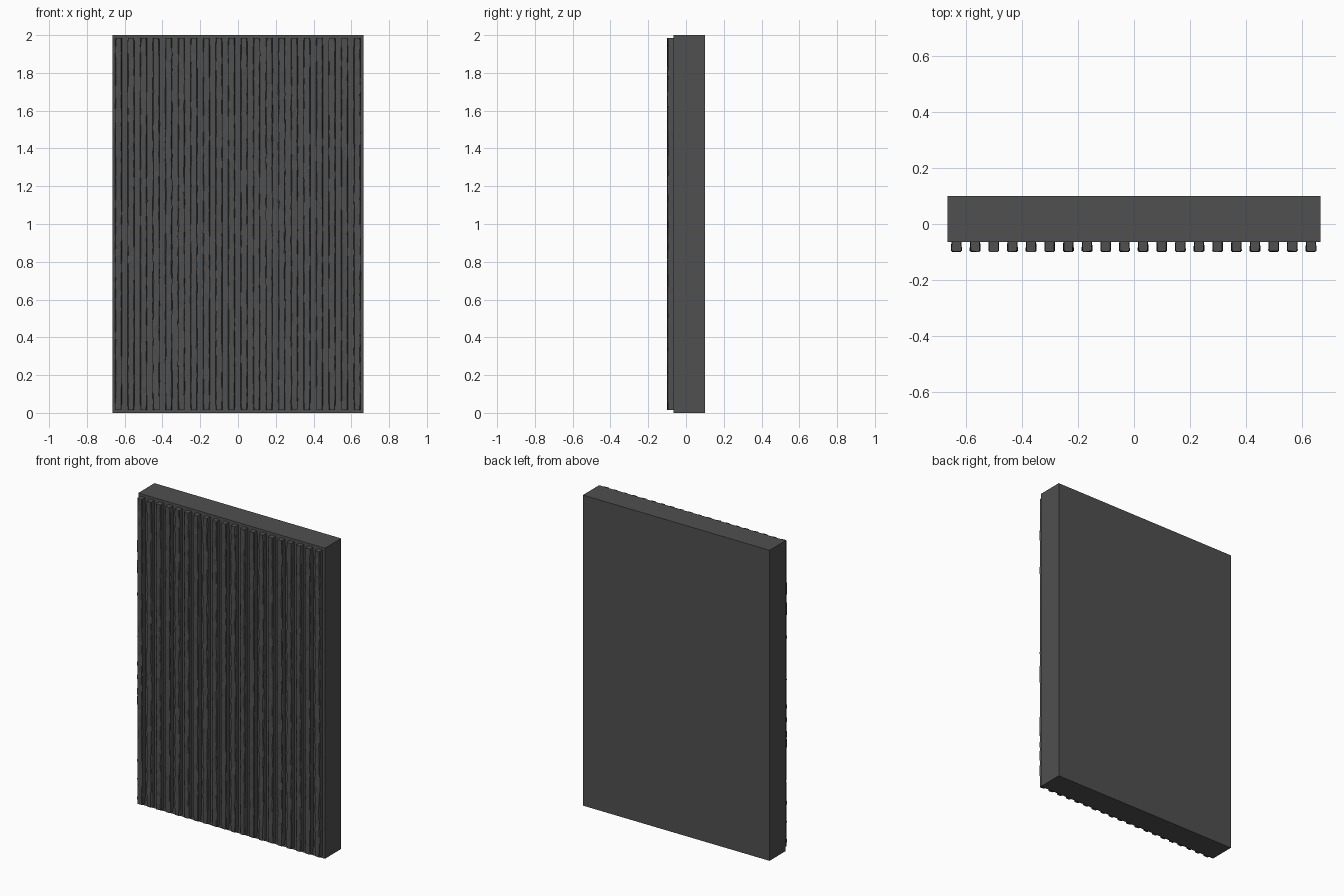
import bpy, bmesh, random
from mathutils import Vector

random.seed(7)
cube = bpy.data.objects.get("Cube")
if cube:
    bpy.data.objects.remove(cube, do_unlink=True)

# One charcoal colour for the whole panel
charcoal = bpy.data.materials.new("charcoal")
charcoal.use_nodes = True
colour = (0.08, 0.08, 0.08, 1)
charcoal.diffuse_color = colour
bsdf = charcoal.node_tree.nodes["Principled BSDF"]
bsdf.inputs["Base Color"].default_value = colour
bsdf.inputs["Roughness"].default_value = 0.8


def finish(name, bm):
    bmesh.ops.recalc_face_normals(bm, faces=bm.faces)
    mesh = bpy.data.meshes.new(name)
    bm.to_mesh(mesh)
    bm.free()
    mesh.materials.append(charcoal)
    obj = bpy.data.objects.new(name, mesh)
    bpy.context.collection.objects.link(obj)
    return obj


# Plain backing slab
WIDTH, BACK, FACE, FRONT, HEIGHT = 1.33, 0.1, -0.065, -0.098, 2.0
bm = bmesh.new()
bmesh.ops.create_cube(bm, size=1)
for v in bm.verts:
    v.co = Vector((v.co.x * WIDTH, (BACK + FACE) / 2 + v.co.y * (BACK - FACE),
                   (v.co.z + 0.5) * HEIGHT))
finish("backing_slab", bm)


# Rough chamfered rib: a half profile mirrored, lofted up the slab with uneven edges
HALF, CHAMFER, STEPS = 0.018, 0.004, 48
BOTTOM, TOP = 0.016, 1.984


def add_rib(name, x):
    bm = bmesh.new()
    half = [(HALF, FACE + 0.005), (HALF, FRONT + CHAMFER), (HALF - CHAMFER, FRONT)]
    profile = half + [(-px, py) for px, py in reversed(half)]
    rings = []
    for i in range(STEPS + 1):
        end = i in (0, STEPS)
        z = BOTTOM + (TOP - BOTTOM) * i / STEPS
        ring = []
        for px, py in profile:
            rough = 0 if py > FACE else 1
            dx = random.uniform(-0.0015, 0.0015) * rough
            dy = random.uniform(-0.002, 0.002) * rough
            dz = 0 if end else random.uniform(-0.012, 0.012) * rough
            inset = 0.9 if end else 1
            ring.append(bm.verts.new((x + px * inset + dx, py + dy, z + dz)))
        rings.append(ring)
    for low, high in zip(rings, rings[1:]):
        for a in range(len(profile)):
            b = (a + 1) % len(profile)
            bm.faces.new((low[a], low[b], high[b], high[a]))
    bm.faces.new(rings[0])
    bm.faces.new(rings[-1])
    finish(name, bm)


# Evenly spaced row of ribs
COUNT = 20
PITCH = WIDTH / COUNT
for n in range(COUNT):
    add_rib(f"rib_{n + 1:02d}", (n - (COUNT - 1) / 2) * PITCH - 0.001)
